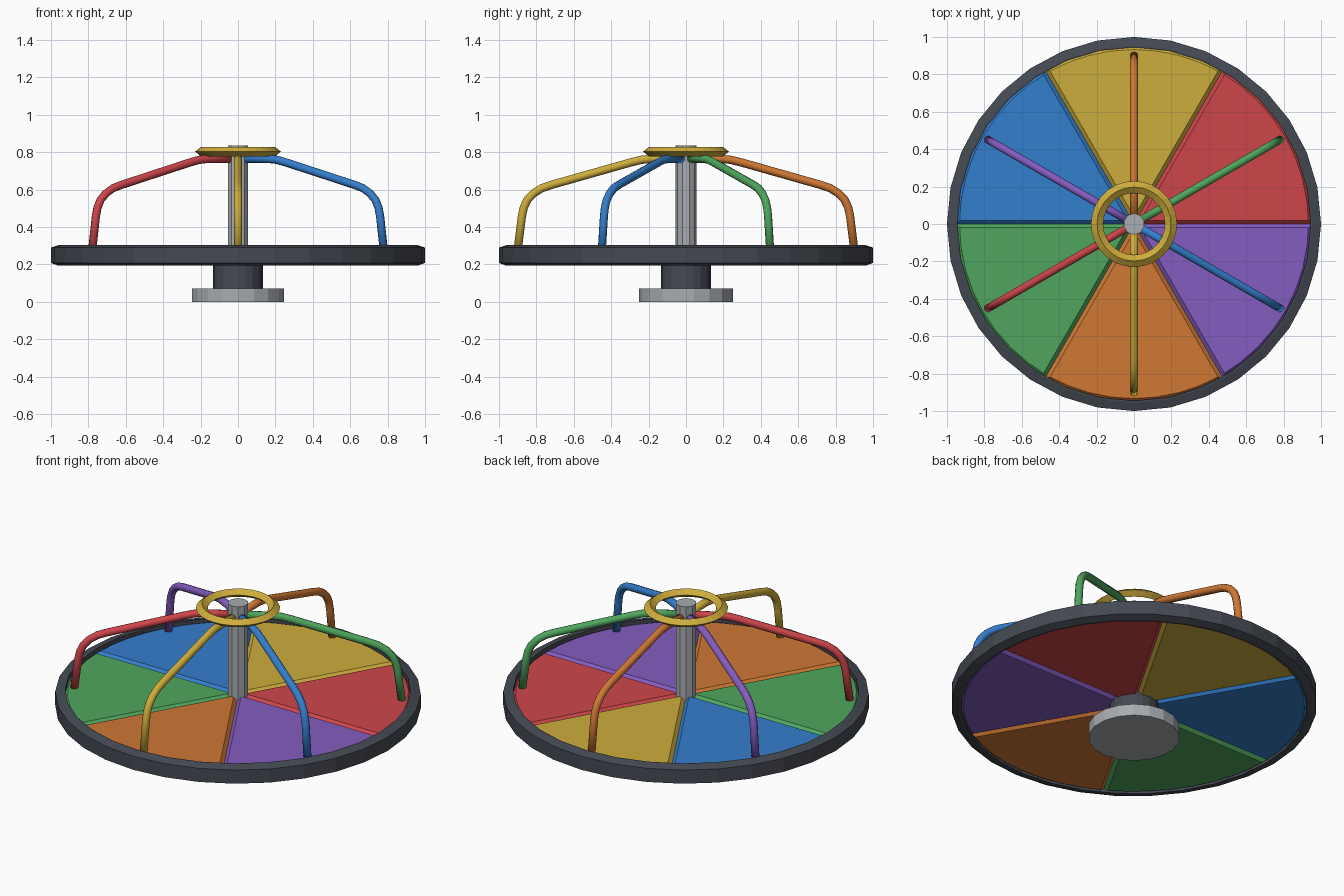
import bpy, bmesh, math
from mathutils import Vector

if "Cube" in bpy.data.objects:
    bpy.data.objects.remove(bpy.data.objects["Cube"])


def material(name, r, g, b):
    def lin(c):
        c /= 255
        return c / 12.92 if c <= 0.04045 else ((c + 0.055) / 1.055) ** 2.4
    m = bpy.data.materials.new(name)
    m.diffuse_color = (lin(r), lin(g), lin(b), 1)
    m.use_nodes = True
    m.node_tree.nodes["Principled BSDF"].inputs["Base Color"].default_value = m.diffuse_color
    return m


RED = material("red", 206, 70, 75)
YELLOW = material("yellow", 206, 173, 60)
BLUE = material("blue", 52, 126, 204)
GREEN = material("green", 80, 166, 94)
ORANGE = material("orange", 208, 120, 52)
PURPLE = material("purple", 132, 92, 192)
DARK = material("dark grey", 68, 73, 82)
STEEL = material("light grey", 168, 172, 177)


def finish(bm, name, mat, smooth=False):
    bmesh.ops.recalc_face_normals(bm, faces=bm.faces[:])
    me = bpy.data.meshes.new(name)
    for f in bm.faces:
        f.smooth = smooth
    bm.to_mesh(me)
    bm.free()
    me.materials.append(mat)
    ob = bpy.data.objects.new(name, me)
    bpy.context.collection.objects.link(ob)
    return ob


def cylinder(name, mat, radius, z0, z1, sides):
    """Upright prism with a corner on +y."""
    bm = bmesh.new()
    ring = [bm.verts.new((radius * math.sin(2 * math.pi * i / sides),
                          radius * math.cos(2 * math.pi * i / sides), z0))
            for i in range(sides)]
    face = bm.faces.new(ring)
    ext = bmesh.ops.extrude_face_region(bm, geom=[face], use_keep_orig=True)
    for v in ext["geom"]:
        if isinstance(v, bmesh.types.BMVert):
            v.co.z = z1
    return finish(bm, name, mat)


def lathe_ring(name, mat, profile, sides):
    """Closed (radius, z) profile turned around z."""
    bm = bmesh.new()
    rings = []
    for i in range(sides):
        a = 2 * math.pi * i / sides
        rings.append([bm.verts.new((r * math.sin(a), r * math.cos(a), z)) for r, z in profile])
    n = len(profile)
    for i in range(sides):
        p, q = rings[i], rings[(i + 1) % sides]
        for j in range(n):
            k = (j + 1) % n
            bm.faces.new((p[j], p[k], q[k], q[j]))
    return finish(bm, name, mat)


def deck_wedge(name, mat, start):
    """60 degree slab with chamfered top and bottom edges."""
    z0, z1, radius, steps = 0.2, 0.287, 0.953, 8
    bm = bmesh.new()
    pts = [(0, 0)]
    for i in range(steps + 1):
        a = math.radians(start + 60 * i / steps)
        pts.append((radius * math.cos(a), radius * math.sin(a)))
    low = [bm.verts.new((x, y, z0)) for x, y in pts]
    top = [bm.verts.new((x, y, z1)) for x, y in pts]
    bm.faces.new(low[::-1])
    bm.faces.new(top)
    for i in range(len(pts)):
        j = (i + 1) % len(pts)
        bm.faces.new((low[i], low[j], top[j], top[i]))
    bmesh.ops.recalc_face_normals(bm, faces=bm.faces[:])
    flat = [e for e in bm.edges if abs(e.verts[0].co.z - e.verts[1].co.z) < 1e-5]
    bmesh.ops.bevel(bm, geom=flat, offset=0.02, offset_type='OFFSET',
                    segments=1, affect='EDGES', profile=0.5)
    return finish(bm, name, mat)


def handle(name, mat, angle):
    """Bent tube running from the post out and down to the deck."""
    path = [(0.02, 0.764), (0.19, 0.764), (0.24, 0.759), (0.30, 0.744), (0.72, 0.625),
            (0.77, 0.608), (0.815, 0.58), (0.848, 0.545), (0.867, 0.505),
            (0.877, 0.46), (0.902, 0.26)]
    a = math.radians(angle)
    out = Vector((math.cos(a), math.sin(a), 0))
    side = Vector((-math.sin(a), math.cos(a), 0))
    up = Vector((0, 0, 1))
    pts = [out * r + up * z for r, z in path]
    bm = bmesh.new()
    rings, sides, tube = [], 10, 0.022
    for i, p in enumerate(pts):
        before = (p - pts[i - 1]).normalized() if i else Vector()
        after = (pts[i + 1] - p).normalized() if i + 1 < len(pts) else Vector()
        normal = (before + after).normalized().cross(side)
        rings.append([bm.verts.new(p + tube * (normal * math.cos(2 * math.pi * k / sides)
                                               + side * math.sin(2 * math.pi * k / sides)))
                      for k in range(sides)])
    for p, q in zip(rings, rings[1:]):
        for k in range(sides):
            m = (k + 1) % sides
            bm.faces.new((p[k], p[m], q[m], q[k]))
    bm.faces.new(rings[0])
    bm.faces.new(rings[-1])
    return finish(bm, name, mat, smooth=True)


# Ground plate, bearing hub and centre post
cylinder("ground_plate", STEEL, 0.25, 0.0, 0.07, 18)
cylinder("bearing_hub", DARK, 0.134, 0.07, 0.22, 20)
cylinder("centre_post", STEEL, 0.057, 0.25, 0.835, 10)

# Outer rim with chamfered outer edges
lathe_ring("deck_rim", DARK,
           [(0.945, 0.193), (0.96, 0.193), (1.0, 0.208), (1.0, 0.29),
            (0.955, 0.305), (0.945, 0.305)], 32)

# Six coloured wedges, each with a handle in the colour of the opposite wedge
colours = [RED, YELLOW, BLUE, GREEN, ORANGE, PURPLE]
for i, colour in enumerate(colours):
    deck_wedge(f"deck_wedge_{i + 1}", colour, 60 * i)
    handle(f"handle_{i + 1}", colours[(i + 3) % 6], 60 * i + 30)

# Diamond-section hand ring on top
lathe_ring("hand_ring", YELLOW,
           [(0.23, 0.803), (0.1975, 0.828), (0.165, 0.803), (0.1975, 0.778)], 28)
